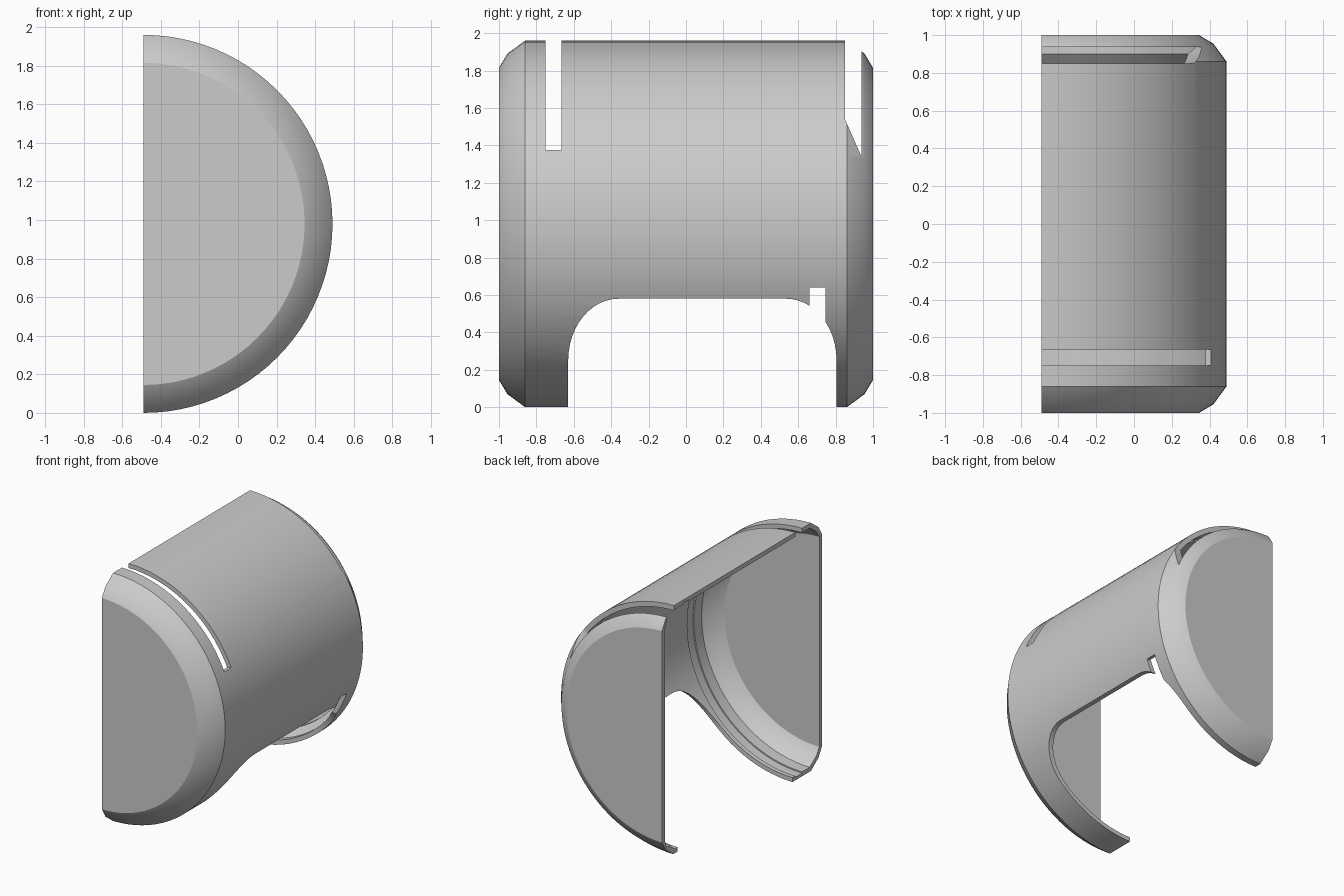
import bpy, bmesh
from math import sin, cos, pi, radians

cube = bpy.data.objects.get("Cube")
if cube:
    bpy.data.objects.remove(cube, do_unlink=True)

AXIS_X, AXIS_Z = -0.49, 0.98
SEGMENTS = 48

grey = bpy.data.materials.new("plain grey")
grey.use_nodes = True
colour = (0.6, 0.6, 0.6, 1)
grey.diffuse_color = colour
grey.node_tree.nodes["Principled BSDF"].inputs["Base Color"].default_value = colour


def make_object(name, bm):
    bmesh.ops.remove_doubles(bm, verts=bm.verts, dist=1e-5)
    bmesh.ops.recalc_face_normals(bm, faces=bm.faces)
    mesh = bpy.data.meshes.new(name)
    bm.to_mesh(mesh)
    bm.free()
    mesh.materials.append(grey)
    obj = bpy.data.objects.new(name, mesh)
    bpy.context.collection.objects.link(obj)
    return obj


def half_turn(name, profile):
    """Sweep a closed (radius, y) profile half way round the long axis."""
    bm = bmesh.new()
    rings = []
    for i in range(SEGMENTS + 1):
        a = pi * i / SEGMENTS
        rings.append([bm.verts.new((AXIS_X + r * sin(a), y, AXIS_Z + r * cos(a)))
                      for r, y in profile])
    n = len(profile)
    for a, b in zip(rings, rings[1:]):
        for j in range(n):
            k = (j + 1) % n
            if profile[j][0] or profile[k][0]:
                bm.faces.new((a[j], a[k], b[k], b[j]))
    bm.faces.new(rings[0])
    bm.faces.new(rings[-1])
    return make_object(name, bm)


def cut(target, name, outline):
    """Cut a (y, z) outline straight through the shell along x."""
    bm = bmesh.new()
    face = bm.faces.new([bm.verts.new((-1, y, z)) for y, z in outline])
    sides = bmesh.ops.extrude_face_region(bm, geom=[face], use_keep_orig=True)
    verts = [g for g in sides["geom"] if isinstance(g, bmesh.types.BMVert)]
    bmesh.ops.translate(bm, verts=verts, vec=(2, 0, 0))
    cutter = make_object(name, bm)
    cutter.hide_render = True
    mod = target.modifiers.new(name, "BOOLEAN")
    mod.operation, mod.solver, mod.object = "DIFFERENCE", "EXACT", cutter
    bpy.context.view_layer.objects.active = target
    bpy.ops.object.modifier_apply(modifier=name)
    bpy.data.objects.remove(cutter, do_unlink=True)


# Shell wall: bevelled outside, then the inside with shallow guide grooves
outer = [(0, -1), (0.835, -1), (0.91, -0.955), (0.98, -0.86),
         (0.98, 0.86), (0.91, 0.955), (0.835, 1), (0, 1)]
inner = [(0, 0.965), (0.83, 0.965), (0.895, 0.94), (0.895, 0.9), (0.945, 0.845),
         (0.945, 0.745), (0.955, 0.745), (0.955, 0.66), (0.945, 0.66),
         (0.945, -0.665), (0.955, -0.665), (0.955, -0.75), (0.945, -0.75),
         (0.945, -0.845), (0.885, -0.93), (0.83, -0.965), (0, -0.965)]
shell = half_turn("half_drum_shell", outer + inner)

# Large rounded opening underneath
opening = [(-0.63, -0.1)]
for centre, start in ((-0.36, 180), (0.535, 90)):
    for i in range(13):
        a = radians(start - 90 * i / 12)
        opening.append((centre + 0.27 * cos(a), 0.25 + 0.33 * sin(a)))
opening.append((0.805, -0.1))
cut(shell, "bottom_opening", opening)

# Narrow slots at the front top, rear bottom and rear top
cut(shell, "front_slot", [(-0.75, 1.375), (-0.665, 1.375), (-0.665, 2.1), (-0.75, 2.1)])
cut(shell, "lower_slot", [(0.66, -0.1), (0.745, -0.1), (0.745, 0.64), (0.66, 0.64)])
cut(shell, "rear_slot", [(0.85, 1.54), (0.938, 1.34), (0.938, 2.1), (0.85, 2.1)])

# Smooth round walls with crisp edges
bpy.ops.object.select_all(action="DESELECT")
shell.select_set(True)
bpy.context.view_layer.objects.active = shell
bpy.ops.object.shade_smooth_by_angle(angle=radians(30))
